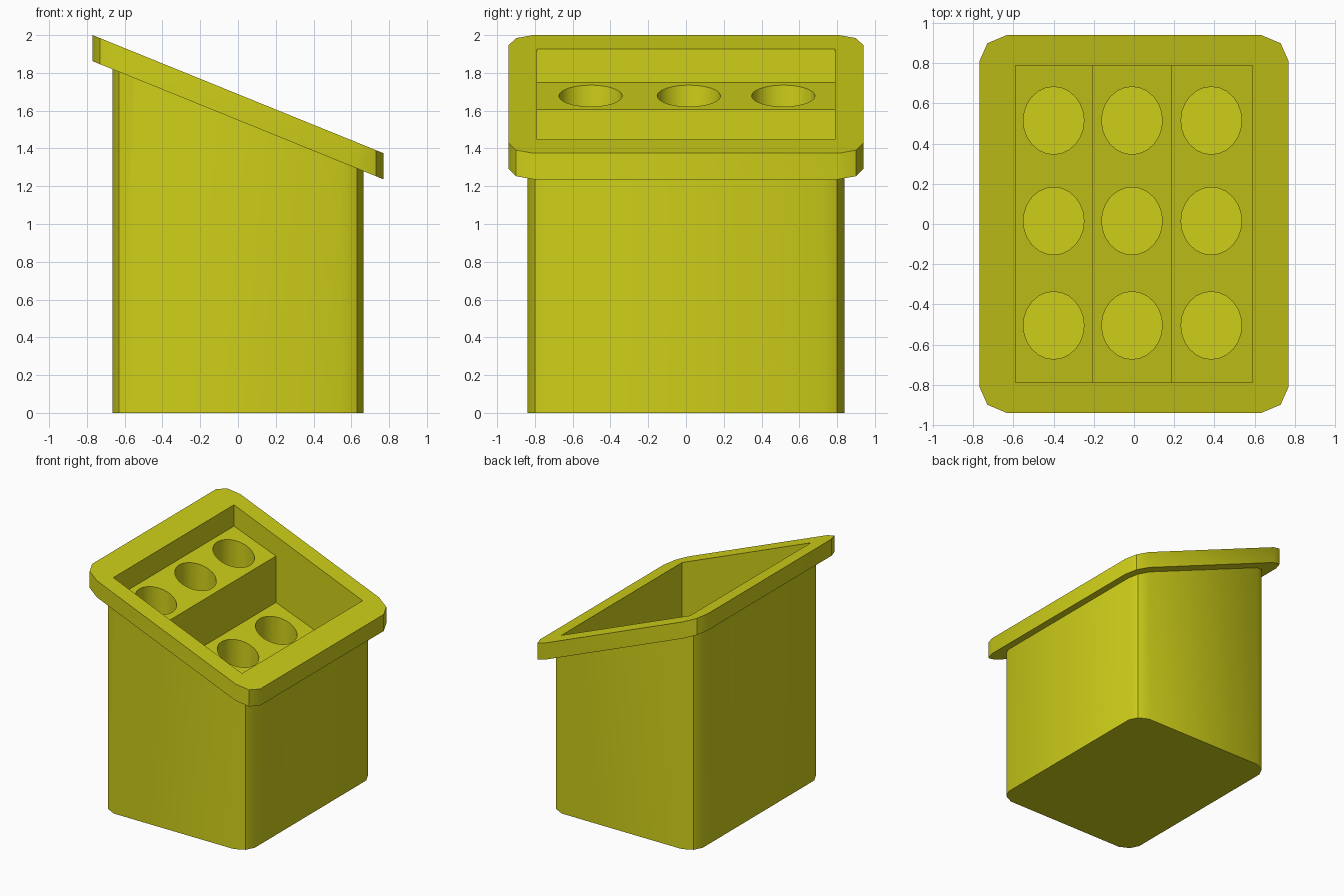
import bpy, bmesh

if "Cube" in bpy.data.objects:
    bpy.data.objects.remove(bpy.data.objects["Cube"])

SLOPE = -0.406


def top_z(x):
    # height of the slanted rim top at x
    return 1.6875 + SLOPE * x


def mesh_object(name, bm):
    bmesh.ops.recalc_face_normals(bm, faces=bm.faces)
    me = bpy.data.meshes.new(name)
    bm.to_mesh(me)
    bm.free()
    ob = bpy.data.objects.new(name, me)
    bpy.context.collection.objects.link(ob)
    return ob


def add_prism(bm, lower, upper):
    # closed solid between two matching outlines
    a = [bm.verts.new(p) for p in lower]
    b = [bm.verts.new(p) for p in upper]
    n = len(a)
    bm.faces.new(a[::-1])
    bm.faces.new(b)
    for i in range(n):
        j = (i + 1) % n
        bm.faces.new((a[i], a[j], b[j], b[i]))


def outline(corner):
    # mirror one rounded corner into all four quadrants, counter-clockwise
    back = corner[::-1]
    return (corner + [(-x, y) for x, y in back]
            + [(-x, -y) for x, y in corner] + [(x, -y) for x, y in back])


def slanted_block(name, corner, low, high):
    pts = outline(corner)
    bm = bmesh.new()
    add_prism(bm, [(x, y, low(x)) for x, y in pts], [(x, y, high(x)) for x, y in pts])
    return mesh_object(name, bm)


def apply_boolean(ob, other, operation):
    mod = ob.modifiers.new(operation, 'BOOLEAN')
    mod.object = other
    mod.operation = operation
    mod.solver = 'EXACT'
    bpy.context.view_layer.objects.active = ob
    bpy.ops.object.modifier_apply(modifier=mod.name)
    bpy.data.objects.remove(other, do_unlink=True)


# Box body and overhanging slanted rim
body = slanted_block("stepped_holder", [(0.665, 0.73), (0.63, 0.80), (0.55, 0.84)],
                     lambda x: 0.0, lambda x: top_z(x) - 0.07)
rim = slanted_block("rim", [(0.77, 0.81), (0.73, 0.90), (0.635, 0.94)],
                    lambda x: top_z(x) - 0.138, top_z)
apply_boolean(body, rim, 'UNION')

# Well with three sloping steps going down towards the low side
walls = [-0.59, -0.205, 0.19, 0.59]
steps = [(1.75, 1.605), (1.22, 1.07), (0.69, 0.54)]
profile = [(-0.59, 2.3)]
for i, (za, zb) in enumerate(steps):
    profile += [(walls[i], za), (walls[i + 1], zb)]
profile.append((0.59, 2.3))
bm = bmesh.new()
add_prism(bm, [(x, -0.79, z) for x, z in profile], [(x, 0.79, z) for x, z in profile])
well = mesh_object("well_cutter", bm)
well.hide_render = True
apply_boolean(body, well, 'DIFFERENCE')

# Three upright round holes in every step
bm = bmesh.new()
for x, (za, zb) in zip((-0.40, -0.01, 0.385), steps):
    for y in (-0.505, 0.015, 0.515):
        low, high = (za + zb) / 2 - 0.45, za + 0.03
        made = bmesh.ops.create_cone(bm, cap_ends=True, segments=24, radius1=1,
                                     radius2=1, depth=high - low)
        bmesh.ops.scale(bm, vec=(0.151, 0.168, 1), verts=made["verts"])
        bmesh.ops.translate(bm, vec=(x, y, (low + high) / 2), verts=made["verts"])
holes = mesh_object("hole_cutter", bm)
holes.hide_render = True
apply_boolean(body, holes, 'DIFFERENCE')

# Yellow finish, soft corners
mat = bpy.data.materials.new("yellow")
mat.diffuse_color = (0.62, 0.62, 0.01, 1)
mat.use_nodes = True
mat.node_tree.nodes["Principled BSDF"].inputs["Base Color"].default_value = mat.diffuse_color
body.data.materials.clear()
body.data.materials.append(mat)
body.select_set(True)
bpy.context.view_layer.objects.active = body
bpy.ops.object.shade_smooth_by_angle()
